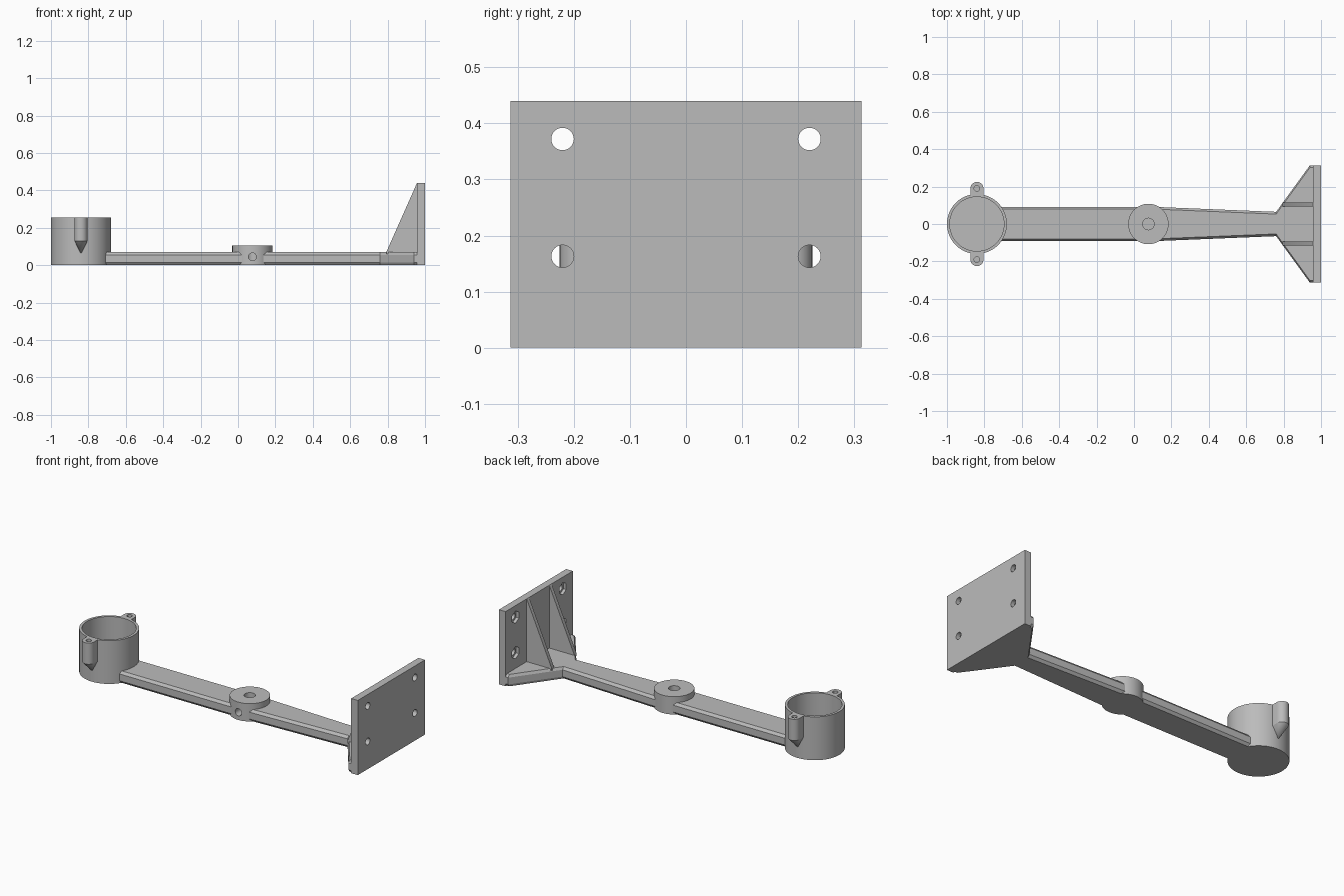
import bpy, bmesh
from math import pi, cos, sin, radians
from mathutils import Matrix, Vector

cube = bpy.data.objects.get("Cube")
if cube:
    bpy.data.objects.remove(cube, do_unlink=True)

grey = bpy.data.materials.new("plain grey")
grey.use_nodes = True
grey.diffuse_color = (0.5, 0.5, 0.5, 1)
grey.node_tree.nodes["Principled BSDF"].inputs["Base Color"].default_value = (0.5, 0.5, 0.5, 1)


def finish(name, bm):
    bmesh.ops.recalc_face_normals(bm, faces=bm.faces)
    mesh = bpy.data.meshes.new(name)
    bm.to_mesh(mesh)
    bm.free()
    mesh.materials.append(grey)
    ob = bpy.data.objects.new(name, mesh)
    bpy.context.collection.objects.link(ob)
    return ob


def cylinder(name, start, end, radius, sides=64):
    """Closed cylinder between two points."""
    a, b = Vector(start), Vector(end)
    turn = (b - a).to_track_quat('Z', 'Y').to_matrix().to_4x4()
    bm = bmesh.new()
    bmesh.ops.create_cone(bm, cap_ends=True, segments=sides, radius1=radius, radius2=radius,
                          depth=(b - a).length, matrix=Matrix.Translation((a + b) / 2) @ turn)
    return finish(name, bm)


def box(name, low, high):
    low, high = Vector(low), Vector(high)
    bm = bmesh.new()
    bmesh.ops.create_cube(bm, size=1, matrix=Matrix.Translation((low + high) / 2)
                          @ Matrix.Diagonal((*(high - low), 1)))
    return finish(name, bm)


def hull(name, points):
    bm = bmesh.new()
    for p in points:
        bm.verts.new(p)
    bmesh.ops.convex_hull(bm, input=bm.verts)
    bmesh.ops.dissolve_limit(bm, angle_limit=radians(1), verts=bm.verts, edges=bm.edges)
    return finish(name, bm)


def activate(ob):
    bpy.ops.object.select_all(action='DESELECT')
    ob.select_set(True)
    bpy.context.view_layer.objects.active = ob


def cut(ob, cutters):
    activate(ob)
    for c in cutters:
        mod = ob.modifiers.new("cut", 'BOOLEAN')
        mod.operation = 'DIFFERENCE'
        mod.solver = 'EXACT'
        mod.object = c
        bpy.ops.object.modifier_apply(modifier=mod.name)


CUP_X, HUB_X = -0.84, 0.077
parts, helpers = [], []

# Cup with its bore
cup = cylinder("cup", (CUP_X, 0, 0), (CUP_X, 0, 0.255), 0.16)
bore = cylinder("bore_cutter", (CUP_X, 0, 0.02), (CUP_X, 0, 0.4), 0.145)
helpers.append(bore)
cut(cup, [bore])
parts.append(cup)

# Arm: chamfered section lofted along x, flaring into the mounting foot
bm = bmesh.new()
rings = []
for x, w in [(-0.76, 0.092), (0.1, 0.092), (0.76, 0.065), (0.94, 0.313), (0.97, 0.313)]:
    i = w - 0.012
    section = [(-i, 0), (i, 0), (w, 0.015), (w, 0.055), (i, 0.07), (-i, 0.07), (-w, 0.055), (-w, 0.015)]
    rings.append([bm.verts.new((x, y, z)) for y, z in section])
for a, b in zip(rings, rings[1:]):
    for k in range(8):
        j = (k + 1) % 8
        bm.faces.new((a[k], a[j], b[j], b[k]))
bm.faces.new(rings[0])
bm.faces.new(rings[-1])
arm = finish("arm", bm)

# Hub with a blind centre hole and a side screw hole
hub = cylinder("hub", (HUB_X, 0, 0), (HUB_X, 0, 0.105), 0.108)
centre_hole = cylinder("centre_hole_cutter", (HUB_X, 0, 0.02), (HUB_X, 0, 0.2), 0.031, 32)
side_hole = cylinder("side_hole_cutter", (HUB_X, -0.2, 0.045), (HUB_X, 0, 0.045), 0.021, 32)
helpers += [centre_hole, side_hole]
cut(hub, [centre_hole, side_hole])
cut(arm, [bore, centre_hole, side_hole])
parts += [arm, hub]

# Screw ears on the cup, tapering down to a point on the wall
for side, label in ((1, "back"), (-1, "front")):
    outline = [(0.035, 0.15), (-0.035, 0.15)]
    outline += [(0.035 * cos(pi * k / 16), 0.19 + 0.035 * sin(pi * k / 16)) for k in range(17)]
    points = [(CUP_X + x, side * y, z) for x, y in outline for z in (0.13, 0.255)]
    ear = hull(label + "_ear", points + [(CUP_X, side * 0.156, 0.06)])
    pin = cylinder("ear_hole_cutter", (CUP_X, side * 0.19, 0.15), (CUP_X, side * 0.19, 0.3), 0.015, 24)
    helpers.append(pin)
    cut(ear, [pin])
    parts.append(ear)

# Mounting plate with four bolt holes and hexagonal nut recesses
plate = box("mounting_plate", (0.957, -0.313, 0), (1, 0.313, 0.44))
for y in (-0.22, 0.22):
    for z in (0.163, 0.372):
        bolt = cylinder("bolt_cutter", (0.9, y, z), (1.1, y, z), 0.02, 32)
        nut = cylinder("nut_cutter", (0.9, y, z), (0.975, y, z), 0.036, 6)
        helpers += [bolt, nut]
        cut(plate, [bolt, nut])
parts.append(plate)

# Triangular ribs bracing the plate
for side, label in ((1, "back"), (-1, "front")):
    points = [(x, side * y, z) for y in (0.094, 0.116)
              for x, z in ((0.795, 0.06), (0.795, 0.075), (0.957, 0.44), (0.965, 0.44), (0.965, 0.06))]
    parts.append(hull(label + "_rib", points))

for h in helpers:
    bpy.data.objects.remove(h, do_unlink=True)
for ob in parts:
    activate(ob)
    bpy.ops.object.shade_smooth_by_angle(angle=radians(25))
